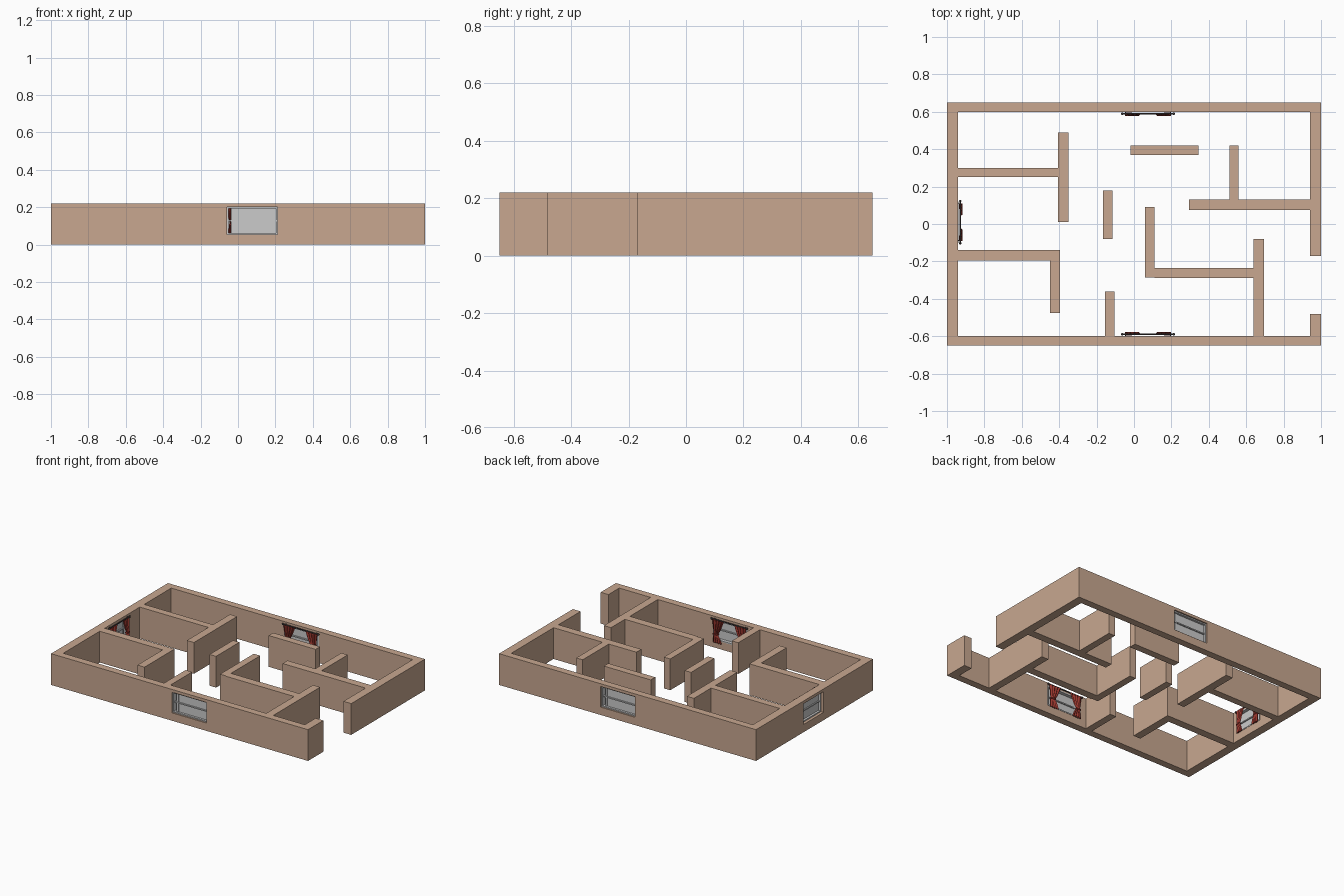
import bpy, bmesh, math
from mathutils import Matrix, Vector

if "Cube" in bpy.data.objects:
    bpy.data.objects.remove(bpy.data.objects["Cube"])


def material(name, rgb):
    m = bpy.data.materials.new(name)
    m.diffuse_color = (*rgb, 1)
    m.use_nodes = True
    m.node_tree.nodes["Principled BSDF"].inputs["Base Color"].default_value = m.diffuse_color
    return m


TAN = material("wall_tan", (0.58, 0.39, 0.28))
RED = material("curtain_red", (0.30, 0.035, 0.025))
DARK = material("rod_dark", (0.06, 0.05, 0.05))
H = 0.22


def finish(name, bm, mat=None, mtx=Matrix()):
    bmesh.ops.recalc_face_normals(bm, faces=bm.faces)
    me = bpy.data.meshes.new(name)
    bm.to_mesh(me)
    bm.free()
    ob = bpy.data.objects.new(name, me)
    bpy.context.collection.objects.link(ob)
    ob.matrix_world = mtx
    if mat:
        me.materials.append(mat)
    return ob


def boxes(name, items, mat=None, mtx=Matrix()):
    """One object from boxes given as (x0, x1, y0, y1, z0, z1)."""
    bm = bmesh.new()
    for x0, x1, y0, y1, z0, z1 in items:
        m = Matrix.Translation(((x0 + x1) / 2, (y0 + y1) / 2, (z0 + z1) / 2))
        m = m @ Matrix.Diagonal((x1 - x0, y1 - y0, z1 - z0, 1))
        bmesh.ops.create_cube(bm, size=1, matrix=m)
    return finish(name, bm, mat, mtx)


def wall(name, x0, x1, y0, y1):
    return boxes(name, [(x0, x1, y0, y1, 0, H)], TAN)


# Outer walls
outer = {
    "front": wall("front_wall", -1, 1, -0.65, -0.60),
    "back": wall("back_wall", -1, 1, 0.60, 0.65),
    "left": wall("left_wall", -1, -0.94, -0.60, 0.60),
}
wall("right_wall_long", 0.94, 1, -0.17, 0.60)
wall("right_wall_short", 0.94, 1, -0.60, -0.48)

# Inner partitions
for i, r in enumerate([
    (-0.94, -0.405, 0.25, 0.30), (-0.405, -0.35, 0.01, 0.49),
    (-0.94, -0.395, -0.195, -0.14), (-0.45, -0.395, -0.475, -0.195),
    (-0.165, -0.115, -0.08, 0.18), (-0.155, -0.105, -0.60, -0.36),
    (-0.02, 0.345, 0.37, 0.42), (0.06, 0.11, -0.285, 0.09),
    (0.11, 0.64, -0.29, -0.235), (0.64, 0.695, -0.60, -0.08),
    (0.51, 0.56, 0.13, 0.42), (0.295, 0.94, 0.075, 0.13),
]):
    wall(f"partition_{i + 1}", *r)


# Gathered curtain: pleated sheet pinched at the tie-back
def curtain(name, side, mtx):
    bm = bmesh.new()
    rows = [(0.205, 0.045, 0.088), (0.17, 0.036, 0.092), (0.135, 0.026, 0.098),
            (0.112, 0.016, 0.104), (0.10, 0.018, 0.104), (0.075, 0.028, 0.098),
            (0.045, 0.034, 0.094)]
    cols = 16
    grid = []
    for z, half, centre in rows:
        grid.append([bm.verts.new((side * (centre + half * (2 * c / cols - 1)),
                                   0.038 + 0.006 * math.sin(c * math.pi / 2), z))
                     for c in range(cols + 1)])
    for a, b in zip(grid, grid[1:]):
        for c in range(cols):
            bm.faces.new((a[c], a[c + 1], b[c + 1], b[c]))
    ob = finish(name, bm, RED, mtx)
    s = ob.modifiers.new("thickness", "SOLIDIFY")
    s.thickness = 0.003
    boxes(name + "_tie", [(side * 0.104 - 0.018, side * 0.104 + 0.018,
                           0.030, 0.047, 0.102, 0.11)], RED, mtx)


# Window set in local space: outside faces -y, width along x
def window(key, x, y, angle, scale):
    mtx = (Matrix.Translation((x, y, 0)) @ Matrix.Rotation(angle, 4, 'Z')
           @ Matrix.Diagonal((scale, 1, 1, 1)))
    # Opening through the wall
    cutter = boxes("cutter", [(-0.135, 0.135, -0.06, 0.06, 0.055, 0.20)], None, mtx)
    cutter.hide_render = True
    w = outer[key]
    b = w.modifiers.new("opening", "BOOLEAN")
    b.operation, b.object, b.solver = "DIFFERENCE", cutter, "EXACT"
    bpy.context.view_layer.objects.active = w
    bpy.ops.object.modifier_apply(modifier=b.name)
    bpy.data.objects.remove(cutter)
    # Frame and middle bar
    boxes(key + "_window_frame", [
        (-0.135, -0.127, -0.015, 0.027, 0.055, 0.20),
        (0.127, 0.135, -0.015, 0.027, 0.055, 0.20),
        (-0.127, 0.127, -0.015, 0.027, 0.055, 0.063),
        (-0.127, 0.127, -0.015, 0.027, 0.192, 0.20),
        (-0.127, 0.127, -0.008, 0.012, 0.124, 0.132)], None, mtx)
    # Sliding panes, left slightly open
    boxes(key + "_window_panes", [
        (-0.098, 0.127, 0.0, 0.004, 0.063, 0.124),
        (-0.098, 0.127, 0.0, 0.004, 0.132, 0.192),
        (-0.112, -0.098, -0.004, 0.008, 0.063, 0.192)], None, mtx)
    # Curtain rod with end knobs
    bm = bmesh.new()
    m = Matrix.Translation((0, 0.036, 0.206)) @ Matrix.Rotation(math.pi / 2, 4, 'Y')
    bmesh.ops.create_cone(bm, cap_ends=True, segments=10, radius1=0.004,
                          radius2=0.004, depth=0.276, matrix=m)
    for s in (-1, 1):
        bmesh.ops.create_uvsphere(bm, u_segments=10, v_segments=6, radius=0.007,
                                  matrix=Matrix.Translation((s * 0.138, 0.036, 0.206)))
    finish(key + "_curtain_rod", bm, DARK, mtx)
    boxes(key + "_rod_brackets", [(s * 0.12 - 0.003, s * 0.12 + 0.003, 0.025, 0.036,
                                   0.203, 0.209) for s in (-1, 1)], DARK, mtx)
    for side, n in ((-1, "_curtain_a"), (1, "_curtain_b")):
        curtain(key + n, side, mtx)


window("front", 0.075, -0.625, 0, 1)
window("back", 0.075, 0.625, math.pi, 1)
window("left", -0.965, 0.01, -math.pi / 2, 0.82)
